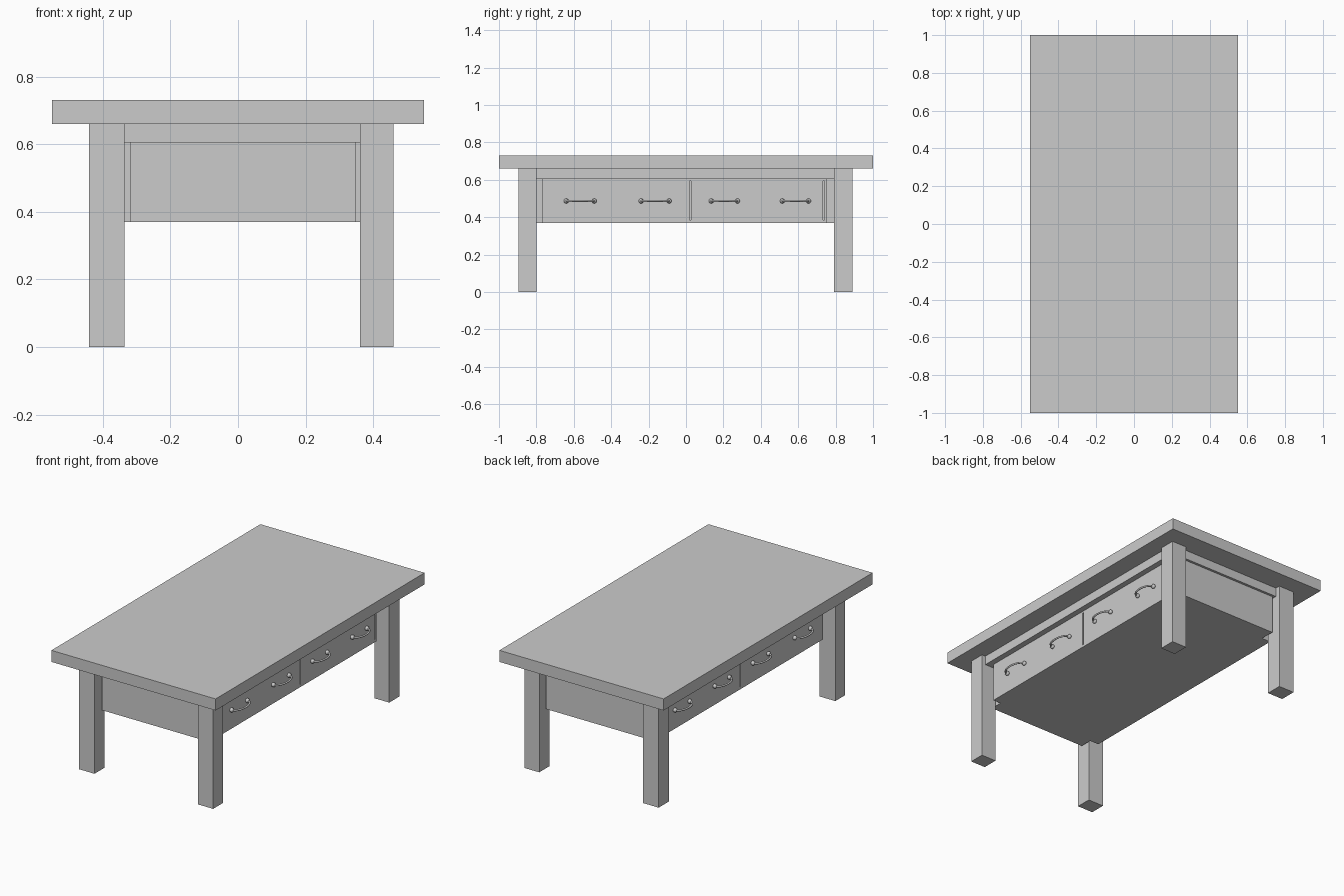
import bpy, bmesh, math
from mathutils import Vector

if "Cube" in bpy.data.objects:
    bpy.data.objects.remove(bpy.data.objects["Cube"])

CX = 0.01  # the base is mirrored about this x


def box(name, x0, x1, y0, y1, z0, z1):
    bm = bmesh.new()
    bmesh.ops.create_cube(bm, size=1)
    for v in bm.verts:
        v.co = Vector(((x0 + x1) / 2 + v.co.x * (x1 - x0),
                       (y0 + y1) / 2 + v.co.y * (y1 - y0),
                       (z0 + z1) / 2 + v.co.z * (z1 - z0)))
    return finish(name, bm)


def finish(name, bm, smooth=False):
    me = bpy.data.meshes.new(name)
    for f in bm.faces:
        f.smooth = smooth
    bm.to_mesh(me)
    bm.free()
    ob = bpy.data.objects.new(name, me)
    bpy.context.collection.objects.link(ob)
    return ob


# Table top
box("table_top", -0.55, 0.55, -1, 1, 0.66, 0.73)

# Four legs
for xn, x0, x1 in (("left", -0.44, -0.335), ("right", 0.36, 0.46)):
    for yn, y0, y1 in (("front", -0.895, -0.80), ("back", 0.79, 0.89)):
        box(f"{yn}_{xn}_leg", x0, x1, y0, y1, 0, 0.66)

# Upper rail between the legs
box("upper_rail", CX - 0.425, CX + 0.425, -0.865, 0.86, 0.605, 0.66)

# Drawer body: cross-shaped plan, notched at the legs
X0, X1, x0, x1 = -0.38, 0.40, -0.32, 0.348
Y0, Y1, y0, y1 = -0.845, 0.845, -0.77, 0.755
plan = [(x0, Y0), (x1, Y0), (x1, y0), (X1, y0), (X1, y1), (x1, y1),
        (x1, Y1), (x0, Y1), (x0, y1), (X0, y1), (X0, y0), (x0, y0)]
bm = bmesh.new()
base = bm.faces.new([bm.verts.new((x, y, 0.37)) for x, y in plan])
ext = bmesh.ops.extrude_face_region(bm, geom=[base])
for v in ext["geom"]:
    if isinstance(v, bmesh.types.BMVert):
        v.co.z = 0.605
bmesh.ops.recalc_face_normals(bm, faces=bm.faces)
body = finish("drawer_body", bm)

# Grooves that separate the drawers
for s in (-1, 1):
    for y in (0.024, 0.737):
        xf = CX + s * 0.39
        cut = box("groove_cutter", xf - 0.015, xf + 0.015, y - 0.004, y + 0.004, 0.385, 0.595)
        cut.hide_render = True
        cut.hide_viewport = True
        mod = body.modifiers.new("groove", 'BOOLEAN')
        mod.operation = 'DIFFERENCE'
        mod.solver = 'EXACT'
        mod.object = cut


# Arched pull handles with a round knob at each end
def handle(name, side, ya, yb, z=0.487):
    xf = CX + side * 0.39
    rings, sides, r = 14, 10, 0.0055
    bm = bmesh.new()
    prev = None
    ym, half = (ya + yb) / 2, (yb - ya) / 2
    for i in range(rings + 1):
        t = math.pi * (1 - i / rings)
        c = Vector((xf + side * (0.008 + 0.04 * math.sin(t)), ym + half * math.cos(t), z))
        n = Vector((side * math.sin(t) * half, math.cos(t) * 0.04, 0)).normalized()
        ring = []
        for k in range(sides):
            a = 2 * math.pi * k / sides
            ring.append(bm.verts.new(c + r * (n * math.cos(a) + Vector((0, 0, math.sin(a))))))
        if prev:
            for k in range(sides):
                j = (k + 1) % sides
                bm.faces.new((prev[k], prev[j], ring[j], ring[k]))
        prev = ring
    bmesh.ops.recalc_face_normals(bm, faces=bm.faces)
    for y in (ya, yb):
        ret = bmesh.ops.create_uvsphere(bm, u_segments=16, v_segments=10, radius=0.013)
        bmesh.ops.translate(bm, verts=ret["verts"], vec=(xf + side * 0.006, y, z))
    finish(name, bm, smooth=True)


for side, sn in ((-1, "left"), (1, "right")):
    for i, (a, b) in enumerate(((-0.64, -0.49), (-0.24, -0.09), (0.135, 0.275), (0.515, 0.655))):
        handle(f"{sn}_handle_{i + 1}", side, a, b)
